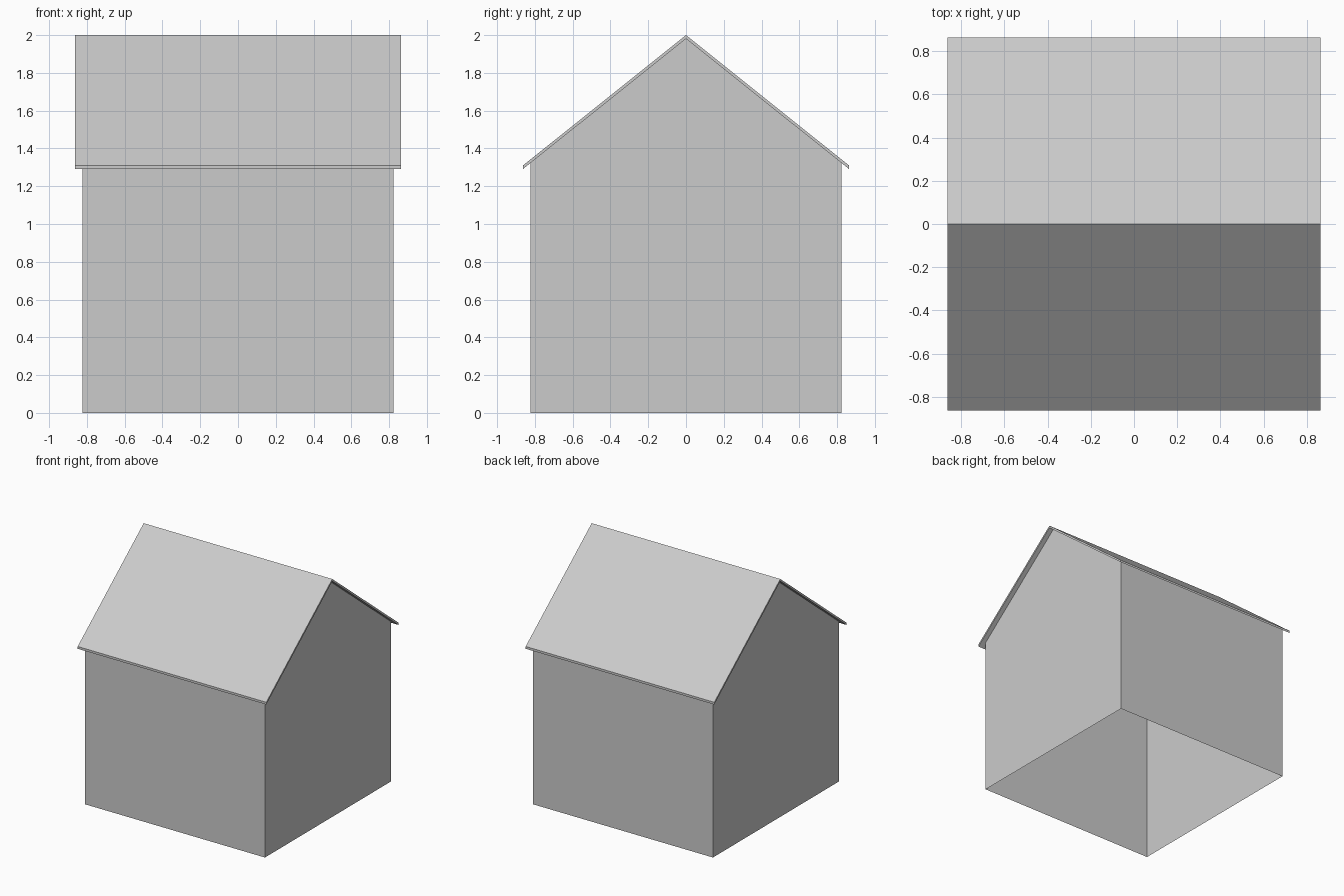
import bpy, bmesh

if "Cube" in bpy.data.objects:
    bpy.data.objects.remove(bpy.data.objects["Cube"])

WALL = 0.823      # half width of the walls
EAVE = 0.863      # half width of the roof
RIDGE, EAVE_TOP, THICK = 2.0, 1.31, 0.019
SLOPE = (RIDGE - EAVE_TOP) / EAVE


def extrude_profile(name, profile, half_x, drop=None):
    """Extrude a (y, z) profile along x; drop removes faces by a test."""
    bm = bmesh.new()
    face = bm.faces.new([bm.verts.new((-half_x, y, z)) for y, z in profile])
    ext = bmesh.ops.extrude_face_region(bm, geom=[face], use_keep_orig=True)
    moved = [v for v in ext["geom"] if isinstance(v, bmesh.types.BMVert)]
    bmesh.ops.translate(bm, verts=moved, vec=(2 * half_x, 0, 0))
    bmesh.ops.recalc_face_normals(bm, faces=bm.faces)
    if drop:
        gone = [f for f in bm.faces if drop(f)]
        bmesh.ops.delete(bm, geom=gone, context='FACES')
    mesh = bpy.data.meshes.new(name)
    bm.to_mesh(mesh)
    bm.free()
    obj = bpy.data.objects.new(name, mesh)
    bpy.context.collection.objects.link(obj)
    return obj


# Gabled walls: a thin shell, open underneath and closed above by the roof
inner_ridge = RIDGE - THICK
wall_top = inner_ridge - SLOPE * WALL
extrude_profile("walls",
                [(-WALL, 0), (WALL, 0), (WALL, wall_top),
                 (0, inner_ridge), (-WALL, wall_top)],
                WALL, drop=lambda f: abs(f.normal.z) > 0.5)

# Roof: a folded slab with overhanging eaves and gables
extrude_profile("roof",
                [(-EAVE, EAVE_TOP), (0, RIDGE), (EAVE, EAVE_TOP),
                 (EAVE, EAVE_TOP - THICK), (0, inner_ridge),
                 (-EAVE, EAVE_TOP - THICK)],
                EAVE)
